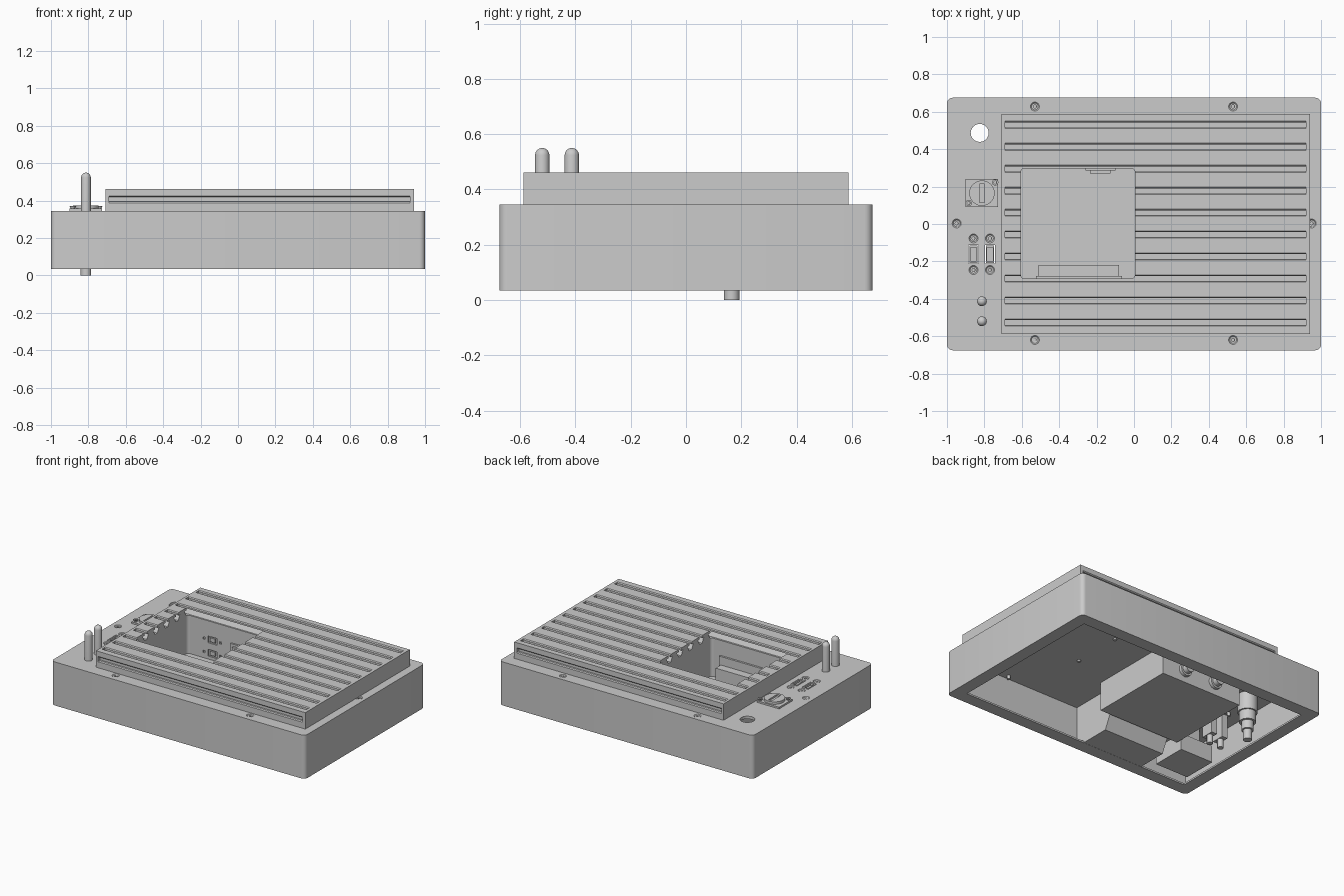
import bpy, bmesh, math
from mathutils import Vector

if "Cube" in bpy.data.objects:
    bpy.data.objects.remove(bpy.data.objects["Cube"], do_unlink=True)

grey = bpy.data.materials.new("plain_grey")
grey.use_nodes = True
COLOR = (0.6, 0.6, 0.6, 1)
grey.diffuse_color = COLOR
grey.node_tree.nodes["Principled BSDF"].inputs["Base Color"].default_value = COLOR


def finish(name, bm):
    bmesh.ops.recalc_face_normals(bm, faces=bm.faces)
    mesh = bpy.data.meshes.new(name)
    bm.to_mesh(mesh)
    bm.free()
    mesh.materials.append(grey)
    ob = bpy.data.objects.new(name, mesh)
    bpy.context.collection.objects.link(ob)
    return ob


def smooth(ob):
    bpy.ops.object.select_all(action='DESELECT')
    ob.select_set(True)
    bpy.context.view_layer.objects.active = ob
    bpy.ops.object.shade_smooth_by_angle(angle=math.radians(35))


def box(name, x0, x1, y0, y1, z0, z1, r=0):
    """Box from its limits, with optional rounded vertical edges."""
    bm = bmesh.new()
    bmesh.ops.create_cube(bm, size=1)
    lo, hi = Vector((x0, y0, z0)), Vector((x1, y1, z1))
    for v in bm.verts:
        v.co = Vector(lo[i] if v.co[i] < 0 else hi[i] for i in range(3))
    if r:
        edges = [e for e in bm.edges
                 if abs(e.verts[0].co.z - e.verts[1].co.z) > 1e-4]
        bmesh.ops.bevel(bm, geom=edges, offset=r, segments=5, affect='EDGES', profile=0.5)
    return finish(name, bm)


def extruded(name, x0, x1, outline):
    """Prism along x from a (y, z) outline."""
    bm = bmesh.new()
    face = bm.faces.new([bm.verts.new((x0, y, z)) for y, z in outline])
    ext = bmesh.ops.extrude_face_region(bm, geom=[face])
    bmesh.ops.translate(bm, vec=(x1 - x0, 0, 0),
                        verts=[g for g in ext["geom"] if isinstance(g, bmesh.types.BMVert)])
    return finish(name, bm)


def turned(name, x, y, profile, sides=24):
    """Solid of revolution about z from (radius, height) points."""
    bm = bmesh.new()
    rings = []
    for rad, z in profile:
        rings.append([bm.verts.new((x + rad * math.cos(a), y + rad * math.sin(a), z))
                      for a in (2 * math.pi * i / sides for i in range(sides))])
    for low, high in zip(rings, rings[1:]):
        for i in range(sides):
            j = (i + 1) % sides
            bm.faces.new((low[i], low[j], high[j], high[i]))
    bm.faces.new(rings[0])
    bm.faces.new(rings[-1])
    ob = finish(name, bm)
    smooth(ob)
    return ob


def rod(name, x, y, r, z0, z1):
    return turned(name, x, y, [(r, z0), (r, z1)])


def cut(ob, cutter):
    mod = ob.modifiers.new("cut", 'BOOLEAN')
    mod.operation, mod.solver, mod.object = 'DIFFERENCE', 'EXACT', cutter
    bpy.context.view_layer.objects.active = ob
    bpy.ops.object.modifier_apply(modifier=mod.name)
    bpy.data.objects.remove(cutter, do_unlink=True)


def socket_screw(name, x, y, r, z0, z1):
    head = turned(name, x, y, [(r * 0.6, z0), (r * 0.6, z1 - 0.012), (r, z1)], 16)
    cut(head, turned("hex_socket", x, y, [(r * 0.5, z1 - 0.012), (r * 0.5, z1 + 0.02)], 6))


BASE, DECK, TOP = 0.035, 0.345, 0.462
CEIL = 0.325
SWITCHES = (-0.858, -0.77)

# Housing: thin rounded shell with an inward lip around the open underside
housing = box("housing", -1, 1, -0.675, 0.675, BASE, DECK, 0.03)
cut(housing, box("cavity", -0.98, 0.98, -0.655, 0.655, BASE + 0.012, CEIL))
cut(housing, box("underside_opening", -0.91, 0.91, -0.585, 0.585, 0, BASE + 0.1))
cut(housing, box("bin_gap", -0.62, 0.02, -0.31, 0.315, CEIL - 0.1, DECK + 0.1))
cut(housing, rod("cable_hole", -0.825, 0.487, 0.048, 0.2, 0.5))
for x in SWITCHES:
    cut(housing, box("switch_gap", x - 0.026, x + 0.026, -0.212, -0.111, 0.2, 0.5))

# Countersunk deck screws
big_screws = [(sx * 0.53, y) for sx in (-1, 1) for y in (-0.62, 0.628)]
big_screws += [(-0.948, 0.003), (0.95, 0.003)]
small_screws = [(x, y) for x in SWITCHES for y in (-0.077, -0.246)]
for x, y in big_screws + small_screws:
    cut(housing, turned("countersink", x, y,
                        [(0.011, DECK - 0.03), (0.011, DECK - 0.012),
                         (0.024, DECK), (0.024, DECK + 0.02)]))
    socket_screw("deck_screw", x, y, 0.018, DECK - 0.045, DECK - 0.003)
smooth(housing)
# Flat faces stay flat where the bored holes meet the deck
for poly in housing.data.polygons:
    if abs(poly.normal.z) > 0.99:
        poly.use_smooth = False

# Slotted table: one profile with undercut slots, extruded along x
H, NECK, ROOM, CH = 0.588, 0.013, 0.034, 0.006
LIP, FLOOR, N1, N2, ND = TOP - 0.018, TOP - 0.055, 0.394, 0.42, 0.02
notch = [(H, N1 - CH), (H - CH, N1), (H - ND, N1),
         (H - ND, N2), (H - CH, N2), (H, N2 + CH)]
half_slot = [(NECK + CH, TOP), (NECK, TOP - CH), (NECK, LIP), (ROOM, LIP), (NECK, FLOOR)]
outline = [(-H, DECK), (H, DECK)] + notch + [(H, TOP)]
for k in reversed(range(10)):
    c = -0.527 + 0.1175 * k
    outline += [(c + y, z) for y, z in half_slot]
    outline += [(c - y, z) for y, z in reversed(half_slot)]
outline += [(-H, TOP)] + [(-y, z) for y, z in reversed(notch)]
table = extruded("slotted_table", -0.69, 0.92, outline)
cut(table, box("table_opening", -0.605, 0.005, -0.292, 0.298, 0.2, 0.6, 0.02))
box("table_end_right", -0.708, -0.69, -H, H, DECK, TOP)
box("table_end_left", 0.92, 0.942, -H, H, DECK, TOP)

# Sunken bin below the table opening
tray = box("bin", -0.62, 0.02, -0.31, 0.315, 0.12, DECK)
cut(tray, box("bin_inside", -0.605, 0.005, -0.292, 0.298, 0.135, 0.5, 0.02))
box("bin_step", -0.51, -0.08, -0.295, -0.22, 0.13, 0.24)
box("bin_step_lip", -0.525, -0.065, -0.295, -0.278, 0.13, 0.3)
box("bin_outlet", -0.26, -0.1, 0.285, 0.305, 0.22, 0.3)
box("bin_outlet_nose", -0.235, -0.125, 0.27, 0.29, 0.235, 0.285)

# Recessed wall sockets with fixing holes, stacked on the back of the bin
for z in (0.18, 0.275):
    cut(tray, box("wall_pocket", -0.445, -0.375, 0.28, 0.31, z - 0.024, z + 0.024))
    box("wall_insert", -0.43, -0.39, 0.3, 0.312, z - 0.014, z + 0.014)
    for x in (-0.475, -0.345):
        cut(tray, box("fixing_hole", x - 0.008, x + 0.008, 0.28, 0.31, z - 0.008, z + 0.008))

# Round sockets behind the bin
for x in (-0.16, -0.41):
    socket = turned("wall_socket", 0, 0, [(0.045, 0), (0.045, 0.025), (0.032, 0.025), (0.032, 0.06)])
    socket.rotation_euler.x = -math.pi / 2
    socket.location = (x, 0.313, 0.205)

# Chute with a sloped back, from the bin down to the front wall
extruded("chute", -0.55, -0.07,
         [(-0.66, BASE + 0.001), (-0.37, BASE + 0.001), (-0.305, 0.17),
          (-0.305, CEIL + 0.01), (-0.66, CEIL + 0.01)])

# Twin domed pins and the case that holds them
for y in (-0.413, -0.52):
    R, Z = 0.026, 0.524
    dome = [(R * math.cos(a), Z + R * math.sin(a))
            for a in (math.radians(d) for d in (0, 20, 40, 60, 80))]
    turned("domed_pin", -0.813, y, [(R, 0.17)] + dome)
box("pin_case", -0.89, -0.63, -0.53, -0.28, 0.06, 0.18)
box("pin_case_mount", -0.85, -0.72, -0.5, -0.36, 0.18, CEIL + 0.01)

# Power inlet with keyed disc and stepped plug underneath
PX, PY = -0.813, 0.165
box("inlet_plate", -0.902, -0.728, 0.09, 0.24, DECK - 0.01, 0.357)
disc = rod("inlet_disc", PX, PY, 0.068, 0.35, 0.374)
cut(disc, box("key_slot", PX - 0.014, PX + 0.014, PY - 0.05, PY + 0.05, 0.362, 0.4))
for x, y in ((-0.884, 0.112), (-0.742, 0.222)):
    socket_screw("inlet_screw", x, y, 0.017, 0.34, 0.37)
turned("inlet_plug", PX, PY, [(0.028, 0), (0.028, 0.07), (0.04, 0.07), (0.04, 0.13),
                              (0.055, 0.13), (0.055, 0.2), (0.065, 0.2), (0.065, CEIL + 0.01)])

# Rocker switches set flush in the deck, with bodies and terminals below
for x in SWITCHES:
    frame = box("switch_body", x - 0.022, x + 0.022, -0.208, -0.115, 0.16, DECK)
    cut(frame, box("rocker_recess", x - 0.015, x + 0.015, -0.197, -0.126, DECK - 0.014, 0.4))
    rod("switch_terminal", x, -0.16, 0.02, 0.1, 0.17)

# Small fasteners under the deck
for y in (-0.18, 0.18):
    rod("underside_fastener", 0.31, y, 0.012, CEIL - 0.01, CEIL + 0.01)
